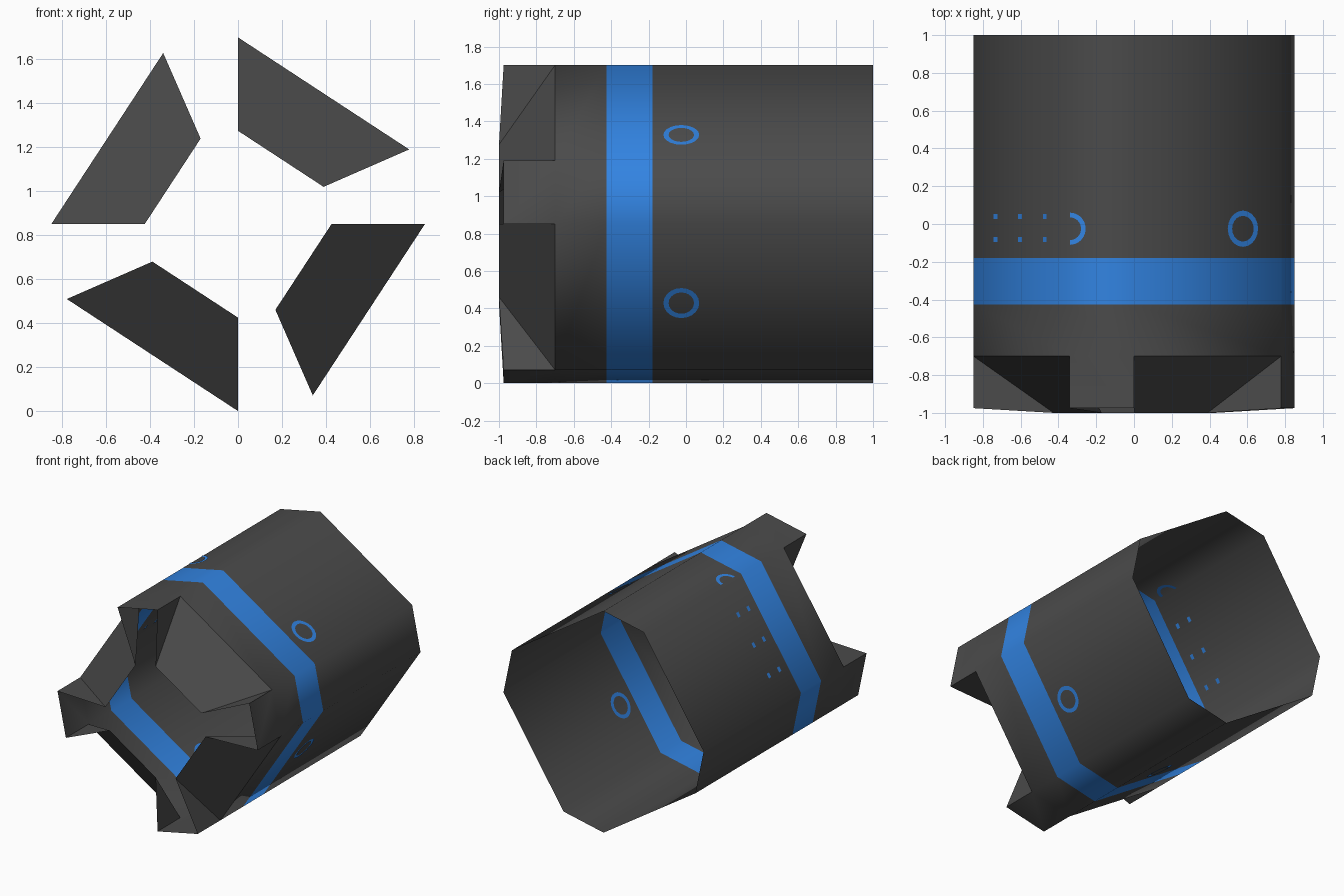
import bpy, math

if "Cube" in bpy.data.objects:
    bpy.data.objects.remove(bpy.data.objects["Cube"])

R, ZC = 0.85, 0.85                      # wall radius, axis height
STEP = 23.6                             # angle of a short side; long side is 90 - STEP
LONG_N, SHORT_N = (STEP + 90) / 2, STEP / 2
Y_TIP, Y_NOTCH, Y_BACK = -0.975, -0.70, 1.0
BAND = (-0.425, -0.18)


def mat(name, rgb):
    m = bpy.data.materials.new(name)
    m.diffuse_color = (*rgb, 1)
    m.use_nodes = True
    m.node_tree.nodes["Principled BSDF"].inputs["Base Color"].default_value = m.diffuse_color
    return m


GREY = mat("dark grey", (0.07, 0.07, 0.07))
BLUE = mat("blue", (0.032, 0.23, 0.76))


def pt(deg, y, r=R):
    a = math.radians(deg)
    return (r * math.cos(a), y, ZC + r * math.sin(a))


def build(name, verts, faces, mats, smooth=False):
    me = bpy.data.meshes.new(name)
    me.from_pydata(verts, [], faces)
    for m in mats:
        me.materials.append(m)
    for p in me.polygons:
        p.use_smooth = smooth
        p.material_index = 0
    ob = bpy.data.objects.new(name, me)
    bpy.context.collection.objects.link(ob)
    return ob


# open eight-sided wall; the short sides run on forward as prongs
angles = [a + 90 * k for k in range(4) for a in (0, STEP)]
rows = [Y_TIP, Y_NOTCH, BAND[0], BAND[1], Y_BACK]
verts = [pt(a, y) for y in rows for a in angles]
faces = []
for r in range(len(rows) - 1):
    for i in range(8):
        if r == 0 and i % 2:
            continue                    # notch on the long sides
        j = (i + 1) % 8
        faces.append((r * 8 + i, r * 8 + 8 + i, r * 8 + 8 + j, r * 8 + j))
wall = build("tube_wall", verts, faces, [GREY, BLUE], smooth=True)
for p in wall.data.polygons:            # blue band by position along the tube
    if BAND[0] < p.center.y < BAND[1]:
        p.material_index = 1

# sloping lips in the notches, with a radial triangle at each end
for k in range(4):
    a, b = STEP + 90 * k, 90 + 90 * k
    v = [pt(a, Y_NOTCH), pt(b, Y_NOTCH), pt(b, -1, R / 2), pt(a, -1, R / 2),
         pt(a, Y_TIP), pt(b, Y_TIP)]
    build(f"front_lip_{k + 1}", v, [(0, 1, 2, 3), (0, 3, 4), (1, 5, 2)], [GREY])


def on_side(normal_deg, t, y, off):
    """Point on a flat side: t along the side, off above it."""
    half = (90 - STEP) / 2 if normal_deg % 90 > 45 else STEP / 2
    d = R * math.cos(math.radians(half)) + off
    a = math.radians(normal_deg)
    c, s = math.cos(a), math.sin(a)
    return (d * c - t * s, y, ZC + d * s + t * c)


def ring(name, normal, t, start=0, sweep=360, y=-0.025, ro=0.096, ri=0.068, n=20):
    """Thin painted ring shown on both faces of the wall."""
    v, f = [], []
    for off in (0.004, -0.004):
        for i in range(n + 1):
            a = math.radians(start + sweep * i / n)
            for r in (ro, ri):
                v.append(on_side(normal, t + r * math.cos(a), y + r * math.sin(a), off))
    m = 2 * (n + 1)
    for i in range(0, 2 * n, 2):
        f.append((i, i + 1, i + 3, i + 2))
        f.append((m + i, m + i + 2, m + i + 3, m + i + 1))
    build(name, v, f, [BLUE])


ring("ring_upper_right", LONG_N, -0.221)
ring("ring_lower_right", LONG_N + 270, -0.036)
ring("ring_lower_left", LONG_N + 180, 0.166)
ring("half_ring_top", SHORT_N + 90, R * math.sin(math.radians(SHORT_N)) - 0.002,
     90, 180, ro=0.085, ri=0.06)

# pairs of small dots on the upper left side
v, f = [], []
for t in (-0.229, 0.009, 0.246):
    for y in (0.04, -0.082):
        for off in (0.004, -0.004):
            n = len(v)
            v += [on_side(LONG_N + 90, t + dt, y + dy, off)
                  for dt, dy in ((-.018, -.014), (-.018, .014), (.018, .014), (.018, -.014))]
            q = (n, n + 1, n + 2, n + 3)
            f.append(q if off > 0 else q[::-1])
build("side_dots", v, f, [BLUE])
